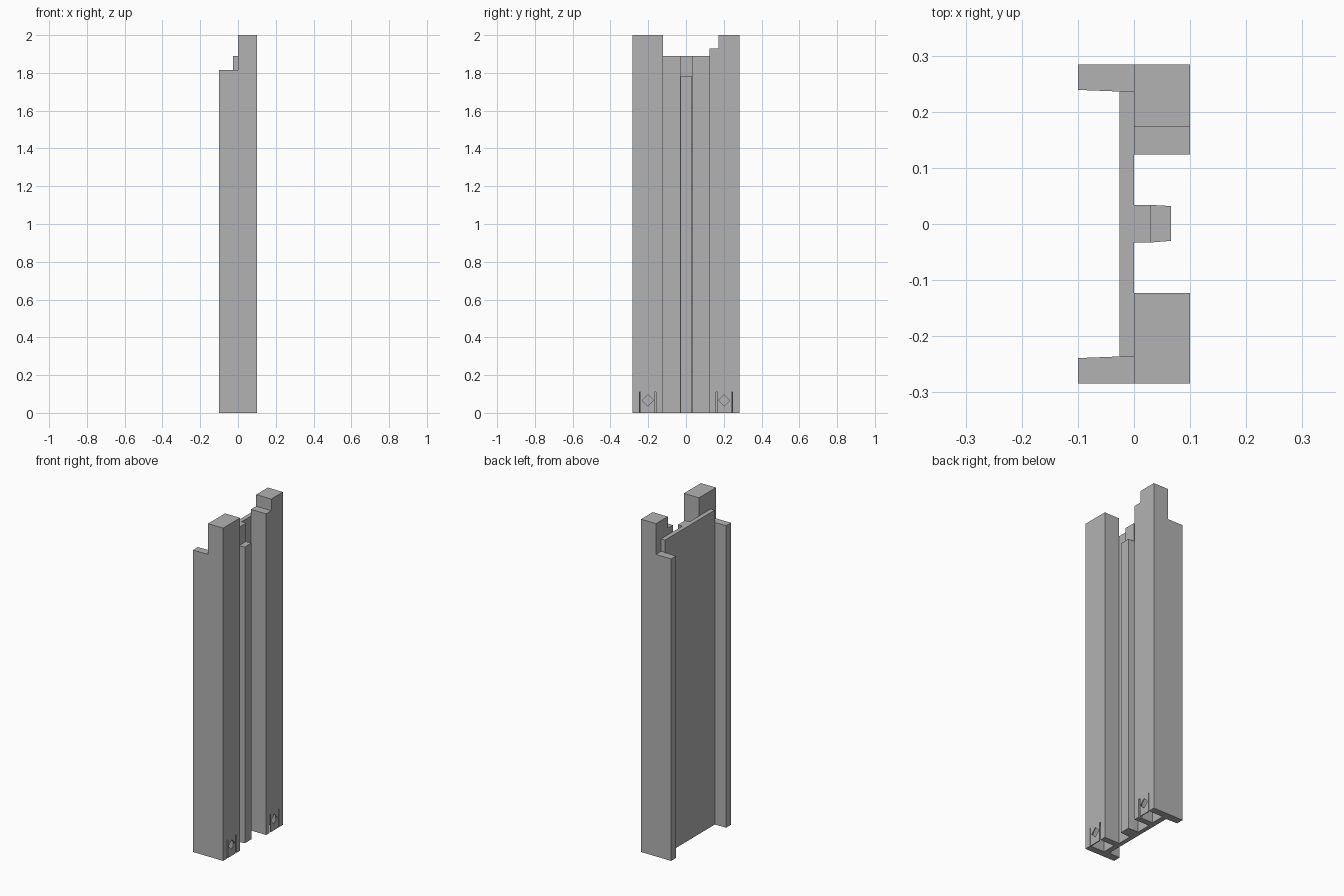
import bpy
import bmesh
from mathutils import Vector

old = bpy.data.objects.get("Cube")
if old:
    bpy.data.objects.remove(old, do_unlink=True)

grey = bpy.data.materials.new("plain_grey")
grey.use_nodes = True
grey.diffuse_color = (0.45, 0.45, 0.45, 1)
grey.node_tree.nodes["Principled BSDF"].inputs["Base Color"].default_value = (0.45, 0.45, 0.45, 1)


def prism(name, outline, direction):
    """Extrude a closed outline of 3D points along a direction."""
    bm = bmesh.new()
    face = bm.faces.new([bm.verts.new(p) for p in outline])
    new = bmesh.ops.extrude_face_region(bm, geom=[face])["geom"]
    bmesh.ops.translate(bm, vec=Vector(direction),
                        verts=[v for v in new if isinstance(v, bmesh.types.BMVert)])
    bmesh.ops.recalc_face_normals(bm, faces=bm.faces)
    mesh = bpy.data.meshes.new(name)
    bm.to_mesh(mesh)
    bm.free()
    mesh.materials.append(grey)
    obj = bpy.data.objects.new(name, mesh)
    bpy.context.collection.objects.link(obj)
    return obj


def box(name, x, y, z):
    outline = [(x[0], a, b) for a, b in ((y[0], z[0]), (y[1], z[0]), (y[1], z[1]), (y[0], z[1]))]
    return prism(name, outline, (x[1] - x[0], 0, 0))


def cut(obj, cutter):
    cutter.hide_render = True
    mod = obj.modifiers.new("cut", 'BOOLEAN')
    mod.operation = 'DIFFERENCE'
    mod.solver = 'EXACT'
    mod.object = cutter
    bpy.context.view_layer.objects.active = obj
    bpy.ops.object.modifier_apply(modifier=mod.name)
    bpy.data.objects.remove(cutter, do_unlink=True)


# Posts: the rear one has a stepped top
front_post = [(-0.284, 0), (-0.123, 0), (-0.123, 2), (-0.284, 2)]
rear_post = [(0.284, 0), (0.284, 2), (0.173, 2), (0.173, 1.93), (0.124, 1.93), (0.124, 0)]

for side, s, profile in (("front", -1, front_post), ("rear", 1, rear_post)):
    post = prism(side + "_post", [(0, y, z) for y, z in profile], (0.1, 0, 0))

    def span(a, b):
        return sorted((s * a, s * b))

    # Socket open at the bottom, leaving a thin outer wall
    cut(post, box("socket_cutter", (0.005, 0.094), span(0.16, 0.243), (-0.05, 0.15)))
    # Slits that free the clip tab, and its diamond hole
    cut(post, box("outer_slit_cutter", (0.08, 0.12), span(0.24, 0.245), (-0.05, 0.11)))
    cut(post, box("inner_slit_cutter", (0.08, 0.12), span(0.158, 0.168), (-0.05, 0.11)))
    diamond = [(0.08, s * 0.202 + dy, 0.066 + dz)
               for dy, dz in ((0.03, 0), (0, 0.03), (-0.03, 0), (0, -0.03))]
    cut(post, prism("diamond_cutter", diamond, (0.04, 0, 0)))

    # Back flange, slightly tapered
    flange = [(0, s * 0.284, 0), (-0.1, s * 0.284, 0), (-0.1, s * 0.239, 0), (0, s * 0.235, 0)]
    prism(side + "_flange", flange, (0, 0, 1.815))

# Thin panel joining the two sides
box("back_panel", (-0.026, 0), (-0.236, 0.236), (0, 1.89))

# Middle rib: taller base with a lower, slightly narrower outer strip
box("rib_base", (0, 0.03), (-0.033, 0.034), (0, 1.89))
strip = [(0.03, -0.033, 0), (0.066, -0.03, 0), (0.066, 0.032, 0), (0.03, 0.034, 0)]
prism("rib_strip", strip, (0, 0, 1.78))
